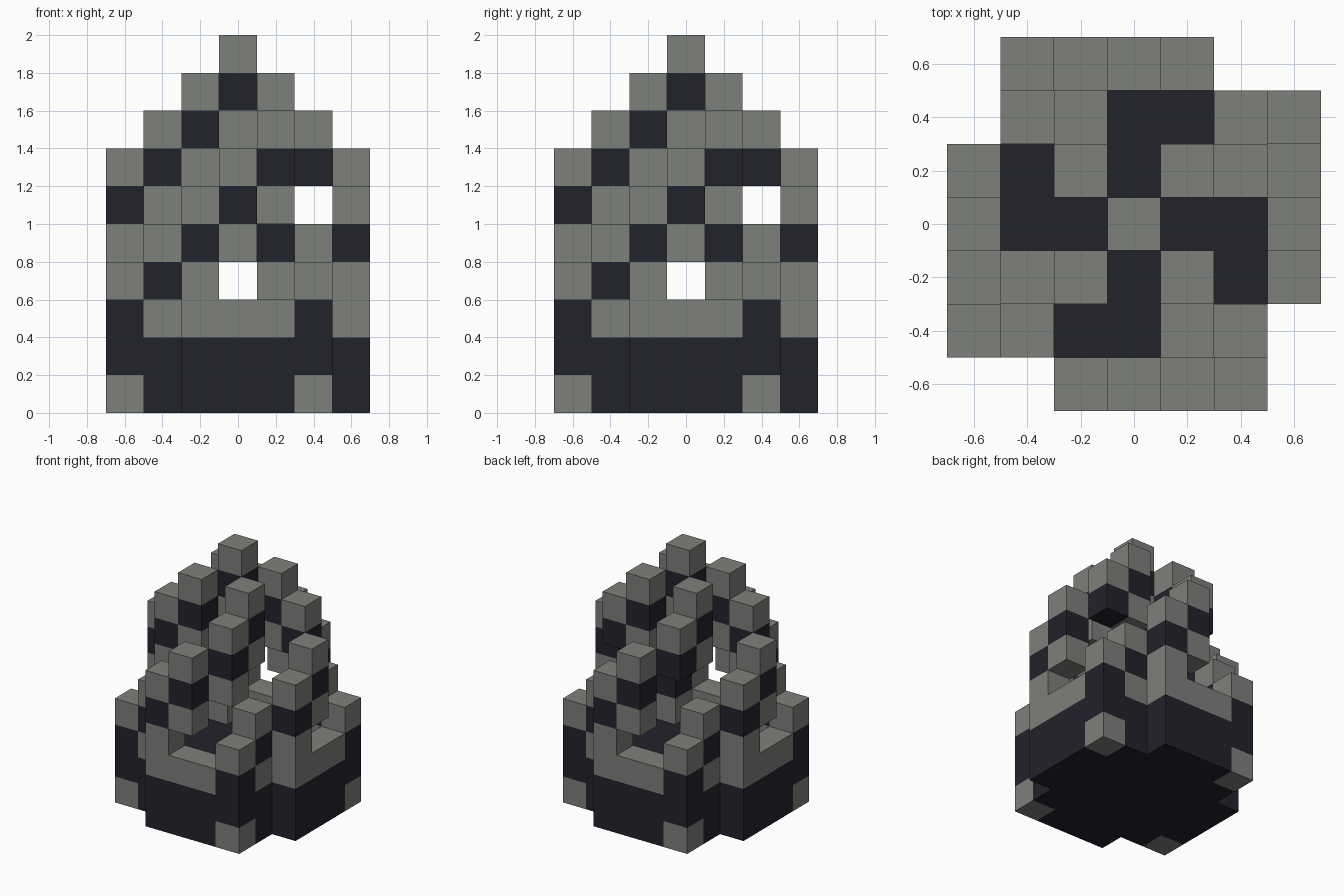
import bpy
import bmesh
from mathutils import Vector

S = 0.2  # block size

old = bpy.data.objects.get("Cube")
if old:
    bpy.data.objects.remove(old, do_unlink=True)


def make_material(name, rgb):
    mat = bpy.data.materials.new(name)
    mat.use_nodes = True
    mat.diffuse_color = (*rgb, 1)
    mat.node_tree.nodes["Principled BSDF"].inputs["Base Color"].default_value = (*rgb, 1)
    return mat


materials = [make_material("stone_gray", (0.202, 0.216, 0.195)),
             make_material("dark_slate", (0.016, 0.016, 0.026))]

blocks = {}  # grid cell -> (part name, material index)


def column(part, x, y, z, pattern):
    """Stack blocks upward from z; g is gray, d is dark."""
    for i, letter in enumerate(pattern):
        blocks[(x, y, z + i)] = (part, "gd".index(letter))


# Sunken floor
for x in range(-2, 3):
    for y in range(-2, 3):
        column("floor", x, y, 0, "dd")

# One quarter of the bowl and spiral stair, turned four times
QUARTER = [
    ("corner_post", 2, -3, 0, "gddg"),
    ("inner_post", 2, -2, 0, "ddgdg"),
    ("rim", 1, -3, 0, "ddg"),
    ("rim", 0, -3, 0, "ddg"),
    ("side_post", -1, -3, 0, "ddggdg"),
    ("low_step", 0, -3, 4, "gdg"),
    ("middle_step", 1, -2, 5, "gdg"),
    ("high_step", 1, -1, 6, "gdg"),
]
for turn in range(4):
    for part, x, y, z, pattern in QUARTER:
        # Two of the middle steps lack their lowest block
        if part == "middle_step" and turn in (1, 2):
            z, pattern = z + 1, pattern[1:]
        for _ in range(turn):
            x, y = -y, x
        column(f"{part}_{turn + 1}", x, y, z, pattern)

# Peak
column("peak", 0, 0, 7, "gdg")

SIDES = [Vector(v) for v in ((1, 0, 0), (-1, 0, 0), (0, 1, 0),
                             (0, -1, 0), (0, 0, 1), (0, 0, -1))]


def build_part(part):
    """Mesh the exposed sides of all blocks in one part."""
    bm = bmesh.new()
    for cell, (owner, colour) in blocks.items():
        if owner != part:
            continue
        centre = Vector(cell) + Vector((0, 0, 0.5))
        for n in SIDES:
            if tuple(int(c) for c in Vector(cell) + n) in blocks:
                continue
            u = Vector((n.y, n.z, n.x))
            v = n.cross(u)
            corners = [(centre + (n + u * a + v * b) / 2) * S
                       for a, b in ((-1, -1), (1, -1), (1, 1), (-1, 1))]
            face = bm.faces.new([bm.verts.new(c) for c in corners])
            face.material_index = colour
    bmesh.ops.remove_doubles(bm, verts=bm.verts, dist=0.001)
    mesh = bpy.data.meshes.new(part)
    bm.to_mesh(mesh)
    bm.free()
    for mat in materials:
        mesh.materials.append(mat)
    bpy.context.collection.objects.link(bpy.data.objects.new(part, mesh))


for part in sorted({owner for owner, _ in blocks.values()}):
    build_part(part)
